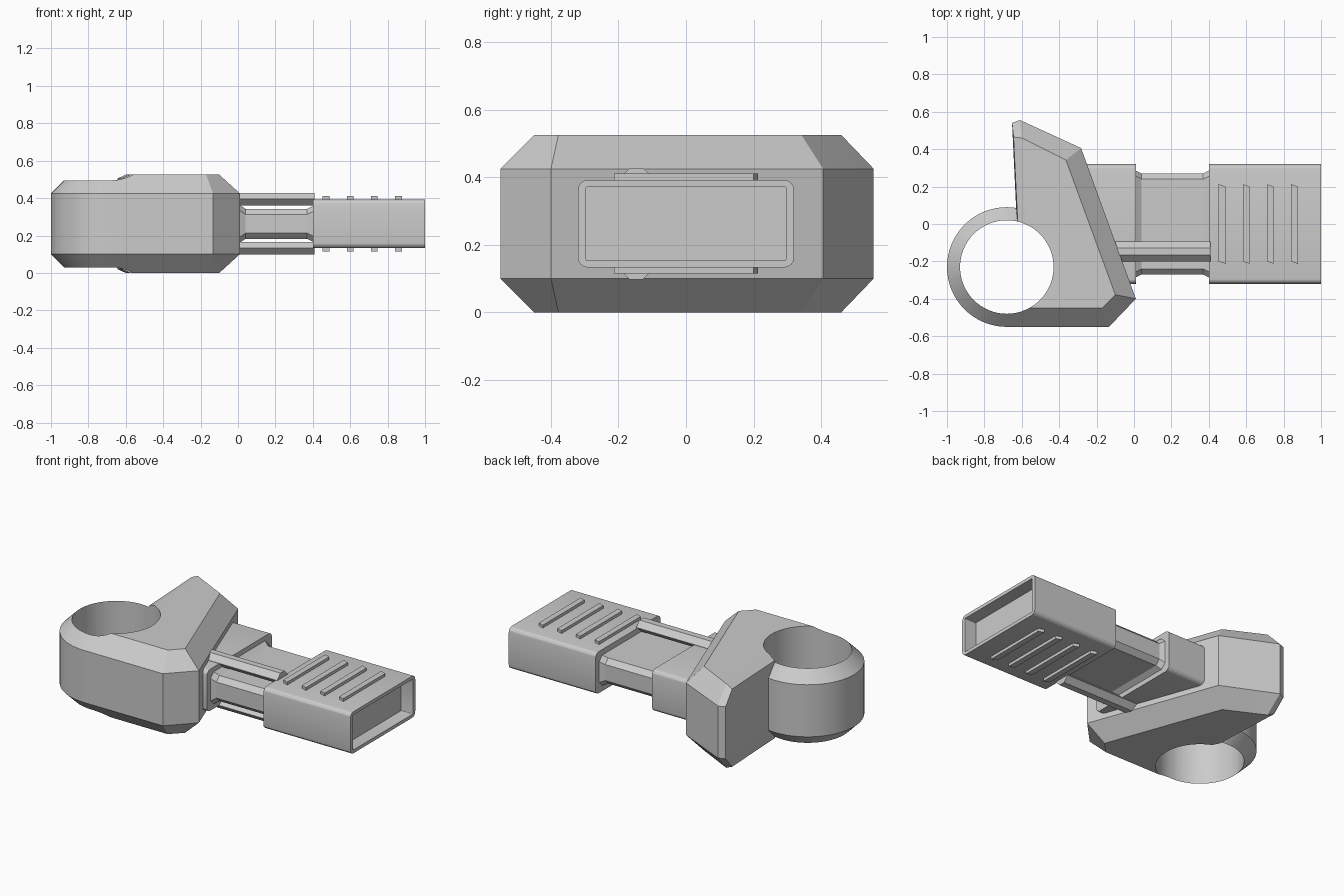
import bpy, bmesh
from math import sin, cos, pi, radians

if "Cube" in bpy.data.objects:
    bpy.data.objects.remove(bpy.data.objects["Cube"], do_unlink=True)

ZC = 0.2625   # middle height; everything is symmetric above and below it

grey = bpy.data.materials.new("plain_grey")
grey.use_nodes = True
COLOUR = (0.6, 0.6, 0.6, 1)
grey.diffuse_color = COLOUR
grey.node_tree.nodes["Principled BSDF"].inputs["Base Color"].default_value = COLOUR


def finish(name, bm):
    bmesh.ops.recalc_face_normals(bm, faces=bm.faces)
    mesh = bpy.data.meshes.new(name)
    bm.to_mesh(mesh)
    bm.free()
    mesh.materials.append(grey)
    ob = bpy.data.objects.new(name, mesh)
    bpy.context.collection.objects.link(ob)
    return ob


def smooth(ob):
    bpy.ops.object.select_all(action='DESELECT')
    ob.select_set(True)
    bpy.context.view_layer.objects.active = ob
    bpy.ops.object.shade_smooth_by_angle(angle=radians(16))


def hull(name, upper):
    """Convex solid from upper points, mirrored about the middle height."""
    bm = bmesh.new()
    for x, y, z in upper:
        bm.verts.new((x, y, z))
        bm.verts.new((x, y, 2 * ZC - z))
    res = bmesh.ops.convex_hull(bm, input=bm.verts)
    loose = [v for v in bm.verts if not v.link_faces]
    bmesh.ops.delete(bm, geom=loose, context='VERTS')
    bmesh.ops.dissolve_limit(bm, angle_limit=radians(1), verts=bm.verts, edges=bm.edges)
    return finish(name, bm)


def section(hy, hz, r, seg):
    """Rectangle with rounded (or, for seg 1, chamfered) corners."""
    pts = []
    for k, (sy, sz) in enumerate([(1, 1), (-1, 1), (-1, -1), (1, -1)]):
        for i in range(seg + 1):
            a = (k + i / seg) * pi / 2
            pts.append((sy * (hy - r) + r * cos(a), sz * (hz - r) + r * sin(a)))
    return pts


def loft(name, stations, seg=1, y=0, z=ZC):
    """Skin sections (x, half width, half height, corner) along x, capped."""
    bm = bmesh.new()
    rings = [[bm.verts.new((x, y + p, z + q)) for p, q in section(hy, hz, r, seg)]
             for x, hy, hz, r in stations]
    for a, b in zip(rings, rings[1:]):
        for i in range(len(a)):
            j = (i + 1) % len(a)
            bm.faces.new((a[i], a[j], b[j], b[i]))
    bm.faces.new(rings[0])
    bm.faces.new(rings[-1])
    return finish(name, bm)


# Head block: slanted front wall with wide chamfers, shallow chamfer at the back
TOP, SIDE, STEP = 0.525, 0.425, 0.505
wall = [(-0.60, -0.55), (-0.134, -0.55), (0.01, -0.40),
        (-0.283, 0.406), (-0.61, 0.556), (-0.652, 0.54)]
roof = [(-0.555, -0.45), (-0.17, -0.45), (-0.10, -0.378), (-0.364, 0.342), (-0.60, 0.46)]
lip = [(-0.598, -0.47), (-0.644, 0.465)]
head = hull("head", [(x, y, SIDE) for x, y in wall] + [(x, y, TOP) for x, y in roof]
            + [(x, y, STEP) for x, y in lip])

# Ring around the bore, running straight into the head along the near side
RX, RY, RO, BORE, N = -0.68, -0.23, 0.32, 0.25, 64
circle = [(cos(2 * pi * i / N), sin(2 * pi * i / N)) for i in range(N)]
ring = hull("ring_blank",
            [(RX + RO * c, RY + RO * s, SIDE) for c, s in circle]
            + [(RX + (RO - 0.1) * c, RY + (RO - 0.1) * s, TOP) for c, s in circle]
            + [(-0.40, -0.55, SIDE), (-0.40, -0.45, TOP)])
bore = hull("bore_cutter", [(RX + BORE * c, RY + BORE * s, 0.8) for c, s in circle])

# Join the ring and cut the bore, then drop the helpers
for helper, op in ((ring, 'UNION'), (bore, 'DIFFERENCE')):
    helper.hide_render = True
    mod = head.modifiers.new(helper.name, 'BOOLEAN')
    mod.operation = op
    mod.solver = 'EXACT'
    mod.object = helper
bpy.context.view_layer.update()
graph = bpy.context.evaluated_depsgraph_get()
solid = bpy.data.meshes.new_from_object(head.evaluated_get(graph))
head.modifiers.clear()
head.data = solid
for helper in (ring, bore):
    bpy.data.objects.remove(helper, do_unlink=True)
smooth(head)

# Neck stub on the slanted wall
smooth(loft("neck", [(-0.27, 0.32, 0.13, 0.03), (0.01, 0.32, 0.13, 0.03)], seg=4))

# Core bar, flared where it meets the neck and the sleeve
loft("core", [(0.0, 0.29, 0.105, 0.03), (0.01, 0.285, 0.1, 0.03), (0.04, 0.27, 0.08, 0.03),
              (0.37, 0.27, 0.08, 0.03), (0.40, 0.285, 0.095, 0.03)])

# Sleeve with an open recessed end
smooth(loft("sleeve", [(0.40, 0.32, 0.13, 0.03), (1.0, 0.32, 0.13, 0.03),
                       (1.0, 0.296, 0.109, 0.004), (0.92, 0.296, 0.109, 0.004)], seg=4))

for side, word in ((1, "upper"), (-1, "lower")):
    # Side rail between head and sleeve
    loft(word + "_rail", [(-0.16, 0.053, 0.034, 0.033), (0.41, 0.053, 0.034, 0.033)],
         y=-0.147, z=ZC + side * 0.131)
    # Grip ridges with slanted ends
    for n in range(4):
        x = 0.453 + 0.129 * n
        bm = bmesh.new()
        outline = [(x, 0.213), (x, -0.2), (x + 0.036, -0.213), (x + 0.036, 0.2)]
        base = bm.faces.new([bm.verts.new((px, py, ZC + side * 0.12)) for px, py in outline])
        ext = bmesh.ops.extrude_face_region(bm, geom=[base])["geom"]
        for v in ext:
            if isinstance(v, bmesh.types.BMVert):
                v.co.z = ZC + side * 0.148
        finish(f"{word}_grip_ridge_{n + 1}", bm)
